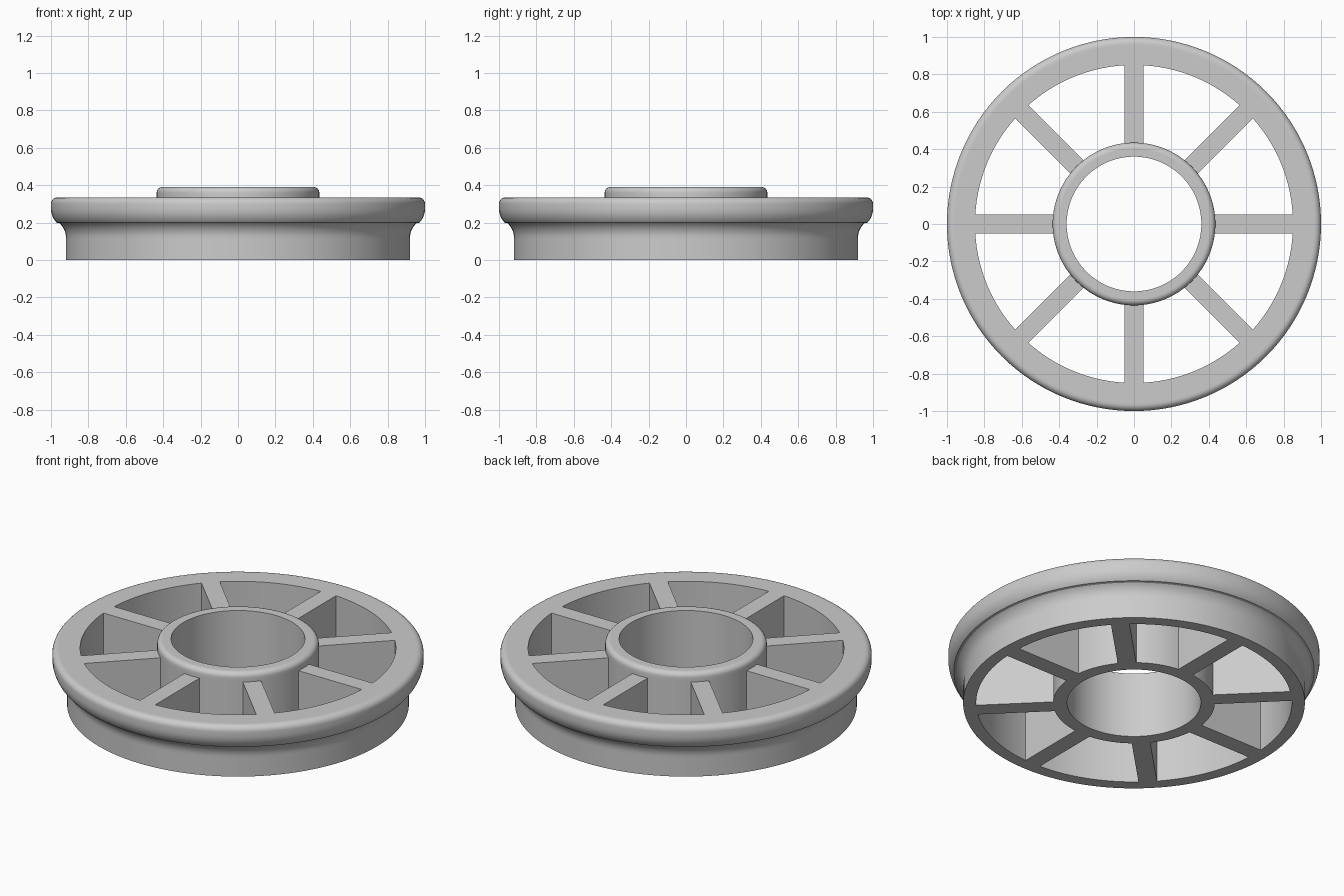
import bpy, bmesh
from math import pi, sin, cos, sqrt, radians
from mathutils import Matrix, Vector

if "Cube" in bpy.data.objects:
    bpy.data.objects.remove(bpy.data.objects["Cube"], do_unlink=True)

SEGMENTS = 128
RIM_TOP, HUB_TOP = 0.335, 0.39
RIM_IN, RIM_FOOT = 0.85, 0.92
HUB_IN, HUB_OUT = 0.36, 0.435
SPOKE_HALF = 0.05

grey = bpy.data.materials.new("plain grey")
grey.use_nodes = True
colour = (0.6, 0.6, 0.6, 1)
grey.diffuse_color = colour
grey.node_tree.nodes["Principled BSDF"].inputs["Base Color"].default_value = colour


def finish(name, bm):
    bmesh.ops.recalc_face_normals(bm, faces=bm.faces)
    mesh = bpy.data.meshes.new(name)
    bm.to_mesh(mesh)
    bm.free()
    mesh.materials.append(grey)
    obj = bpy.data.objects.new(name, mesh)
    bpy.context.collection.objects.link(obj)
    bpy.ops.object.select_all(action="DESELECT")
    obj.select_set(True)
    bpy.context.view_layer.objects.active = obj
    bpy.ops.object.shade_smooth_by_angle(angle=radians(30))
    return obj


def arc(cx, cz, radius, start, end, steps):
    """Points of an arc in the profile plane, angles in degrees."""
    angles = [radians(start + (end - start) * i / steps) for i in range(steps + 1)]
    return [(cx + radius * cos(a), cz + radius * sin(a)) for a in angles]


def lathe(name, profile):
    """Revolve a closed (radius, height) profile around the z axis."""
    bm = bmesh.new()
    rings = [[bm.verts.new((r * cos(2 * pi * s / SEGMENTS), r * sin(2 * pi * s / SEGMENTS), z))
              for r, z in profile] for s in range(SEGMENTS)]
    for s, ring in enumerate(rings):
        after = rings[(s + 1) % SEGMENTS]
        for i in range(len(profile)):
            j = (i + 1) % len(profile)
            bm.faces.new((ring[i], after[i], after[j], ring[j]))
    return finish(name, bm)


# Rim: straight foot, concave sweep into a rounded lip
lip = [(RIM_IN, 0), (RIM_FOOT, 0), (RIM_FOOT, 0.11)]
lip += arc(1.02, 0.12, 0.10, 180, 130, 8)
lip += arc(0.89, 0.275, 0.11, -43, 0, 8)
lip += arc(0.965, 0.30, 0.035, 0, 90, 6)
lip += [(0.955, RIM_TOP), (RIM_IN, RIM_TOP)]
lathe("rim", lip)

# Hub: open tube with a rounded upper edge
tube = [(HUB_IN, 0), (HUB_OUT, 0), (HUB_OUT, 0.34)]
tube += arc(HUB_OUT - 0.03, HUB_TOP - 0.03, 0.03, 0, 90, 6)
tube += [(HUB_OUT - 0.035, HUB_TOP), (HUB_IN, HUB_TOP)]
lathe("hub", tube)

# Spokes: full-height bars, flush with both faces of the rim
start = sqrt(HUB_OUT ** 2 - SPOKE_HALF ** 2) - 0.002
end = RIM_IN
bm = bmesh.new()
for k in range(8):
    place = (Matrix.Rotation(k * pi / 4, 4, "Z")
             @ Matrix.Translation(Vector(((start + end) / 2, 0, RIM_TOP / 2)))
             @ Matrix.Diagonal((end - start, 2 * SPOKE_HALF, RIM_TOP, 1)))
    bmesh.ops.create_cube(bm, size=1, matrix=place)
finish("spokes", bm)
